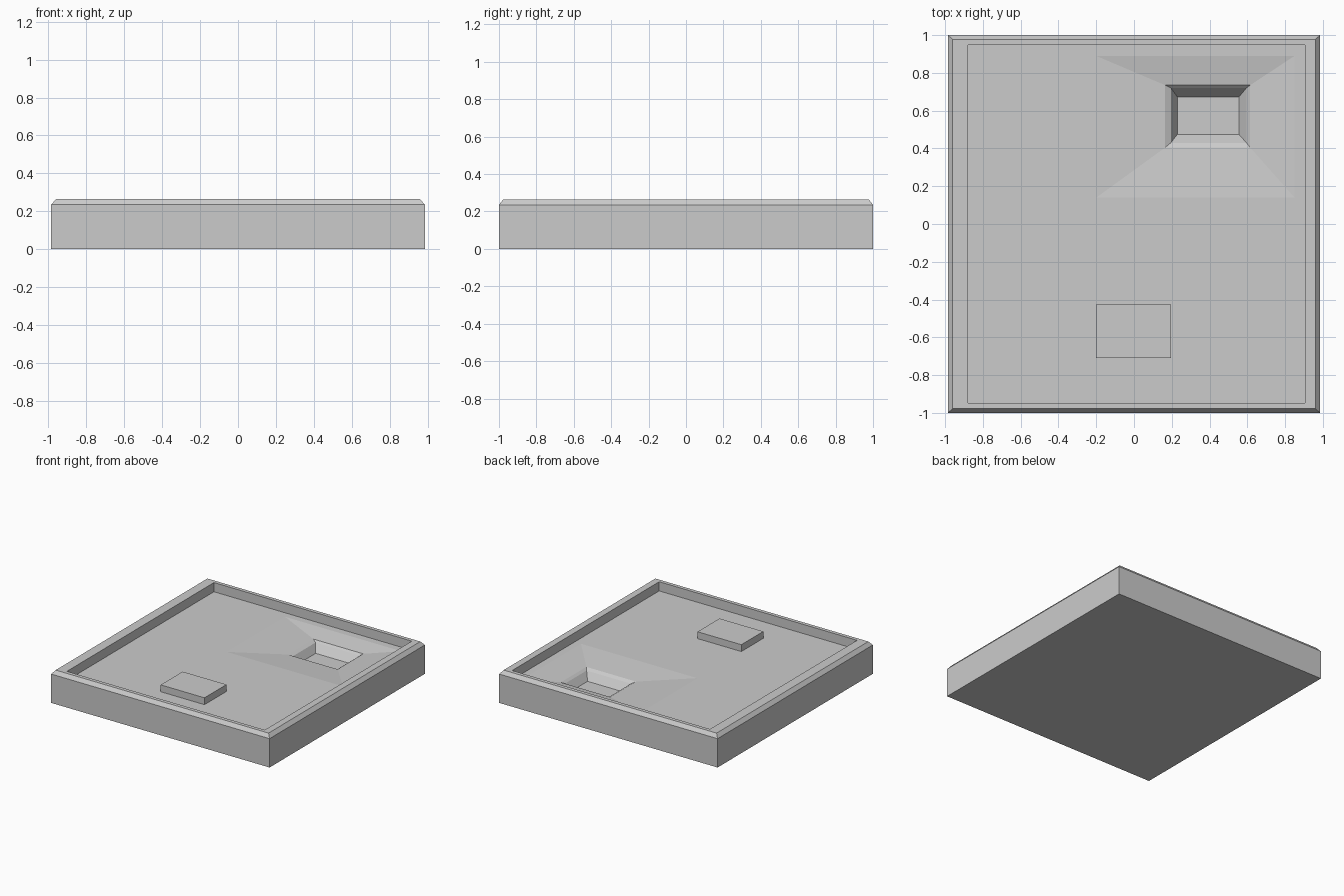
import bpy, bmesh

if "Cube" in bpy.data.objects:
    bpy.data.objects.remove(bpy.data.objects["Cube"])


def rect_stack(name, rects):
    """Skin a stack of rectangles (x0, x1, y0, y1, z) and cap both ends."""
    bm = bmesh.new()
    rings = []
    for x0, x1, y0, y1, z in rects:
        rings.append([bm.verts.new((x, y, z)) for x, y in
                      ((x0, y0), (x1, y0), (x1, y1), (x0, y1))])
    for a, b in zip(rings, rings[1:]):
        for i in range(4):
            j = (i + 1) % 4
            bm.faces.new((a[i], a[j], b[j], b[i]))
    bm.faces.new(rings[0][::-1])
    bm.faces.new(rings[-1])
    bmesh.ops.recalc_face_normals(bm, faces=bm.faces)
    mesh = bpy.data.meshes.new(name)
    bm.to_mesh(mesh)
    bm.free()
    obj = bpy.data.objects.new(name, mesh)
    bpy.context.collection.objects.link(obj)
    return obj


# Tray: outer wall, chamfered rim, recessed floor, shallow dip and pit
rect_stack("tray", [
    (-0.985, 0.985, -1.0, 1.0, 0.0),
    (-0.985, 0.985, -1.0, 1.0, 0.235),
    (-0.96, 0.96, -0.977, 0.977, 0.265),
    (-0.88, 0.905, -0.947, 0.947, 0.265),
    (-0.88, 0.905, -0.947, 0.947, 0.19),
    (-0.2, 0.85, 0.14, 0.89, 0.19),
    (0.165, 0.615, 0.405, 0.735, 0.165),
    (0.195, 0.595, 0.43, 0.72, 0.15),
    (0.23, 0.555, 0.475, 0.672, 0.09),
])

# Raised block on the floor
rect_stack("raised_block", [
    (-0.2, 0.195, -0.71, -0.427, 0.185),
    (-0.2, 0.195, -0.71, -0.427, 0.246),
])
